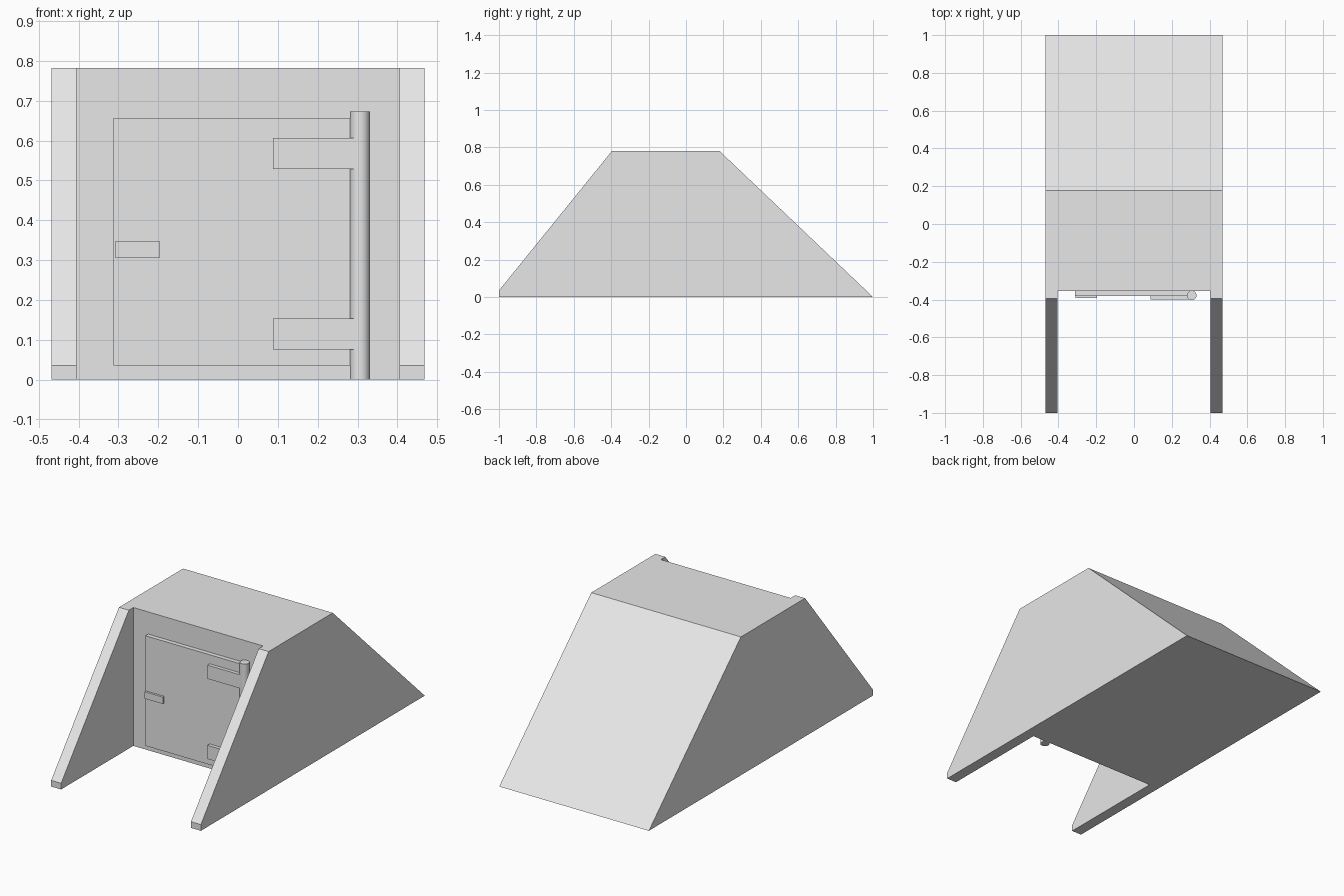
import bpy, bmesh

cube = bpy.data.objects.get("Cube")
if cube:
    bpy.data.objects.remove(cube)

grey = bpy.data.materials.new("light_grey")
grey.use_nodes = True
grey.diffuse_color = (0.8, 0.8, 0.8, 1)
for node in grey.node_tree.nodes:
    if node.type == "BSDF_PRINCIPLED":
        node.inputs["Base Color"].default_value = grey.diffuse_color


def add_object(name, bm):
    bmesh.ops.recalc_face_normals(bm, faces=bm.faces)
    mesh = bpy.data.meshes.new(name)
    bm.to_mesh(mesh)
    bm.free()
    mesh.materials.append(grey)
    obj = bpy.data.objects.new(name, mesh)
    bpy.context.collection.objects.link(obj)
    return obj


def box(name, x0, x1, y0, y1, z0, z1):
    bm = bmesh.new()
    bmesh.ops.create_cube(bm, size=1)
    for v in bm.verts:
        v.co = (x1 if v.co.x > 0 else x0,
                y1 if v.co.y > 0 else y0,
                z1 if v.co.z > 0 else z0)
    return add_object(name, bm)


# Bunker shell: sloped block with two wing walls around the doorway
OUTER, INNER, HEIGHT, RECESS = 0.468, 0.406, 0.782, -0.355
toe, lip, brow = (-1, 0), (-1, 0.035), (-0.395, HEIGHT)
crest, heel = (0.178, HEIGHT), (1, 0)
recess_top, recess_foot = (RECESS, HEIGHT), (RECESS, 0)

bm = bmesh.new()


def row(x, points):
    return [bm.verts.new((x, y, z)) for y, z in points]


sides = []
for s in (-1, 1):
    outer = row(s * OUTER, (toe, lip, brow, crest, heel))
    inner = row(s * INNER, (toe, lip, brow, recess_top, recess_foot))
    bm.faces.new(outer)
    bm.faces.new(inner)
    for i in range(2):  # toe face and sloping front edge of the wing
        bm.faces.new((outer[i], outer[i + 1], inner[i + 1], inner[i]))
    sides.append((outer, inner))

(ro, ri), (lo, li) = sides
bm.faces.new((ro[3], lo[3], lo[4], ro[4]))                              # rear slope
bm.faces.new((ri[3], li[3], li[4], ri[4]))                              # doorway wall
bm.faces.new((ro[2], ri[2], ri[3], li[3], li[2], lo[2], lo[3], ro[3]))  # roof
bm.faces.new((ro[0], ri[0], ri[4], li[4], li[0], lo[0], lo[4], ro[4]))  # underside
add_object("bunker_shell", bm)

# Door leaf, latch handle and hinge straps
DOOR_Y = -0.38
box("door", -0.313, 0.305, DOOR_Y, RECESS, 0.035, 0.657)
box("door_handle", -0.309, -0.196, -0.392, DOOR_Y, 0.307, 0.346)
for name, z in (("lower_hinge_strap", 0.076), ("upper_hinge_strap", 0.529)):
    box(name, 0.088, 0.305, -0.4, DOOR_Y, z, z + 0.077)

# Hinge post
bm = bmesh.new()
POST = 0.673
bmesh.ops.create_cone(bm, cap_ends=True, segments=32, radius1=0.025,
                      radius2=0.025, depth=POST)
bmesh.ops.translate(bm, verts=bm.verts, vec=(0.306, -0.378, POST / 2))
post = add_object("hinge_post", bm)
for face in post.data.polygons:
    face.use_smooth = abs(face.normal.z) < 0.5
for edge in post.data.edges:
    a, b = (post.data.vertices[i].co.z for i in edge.vertices)
    edge.use_edge_sharp = abs(a - b) < 0.01
